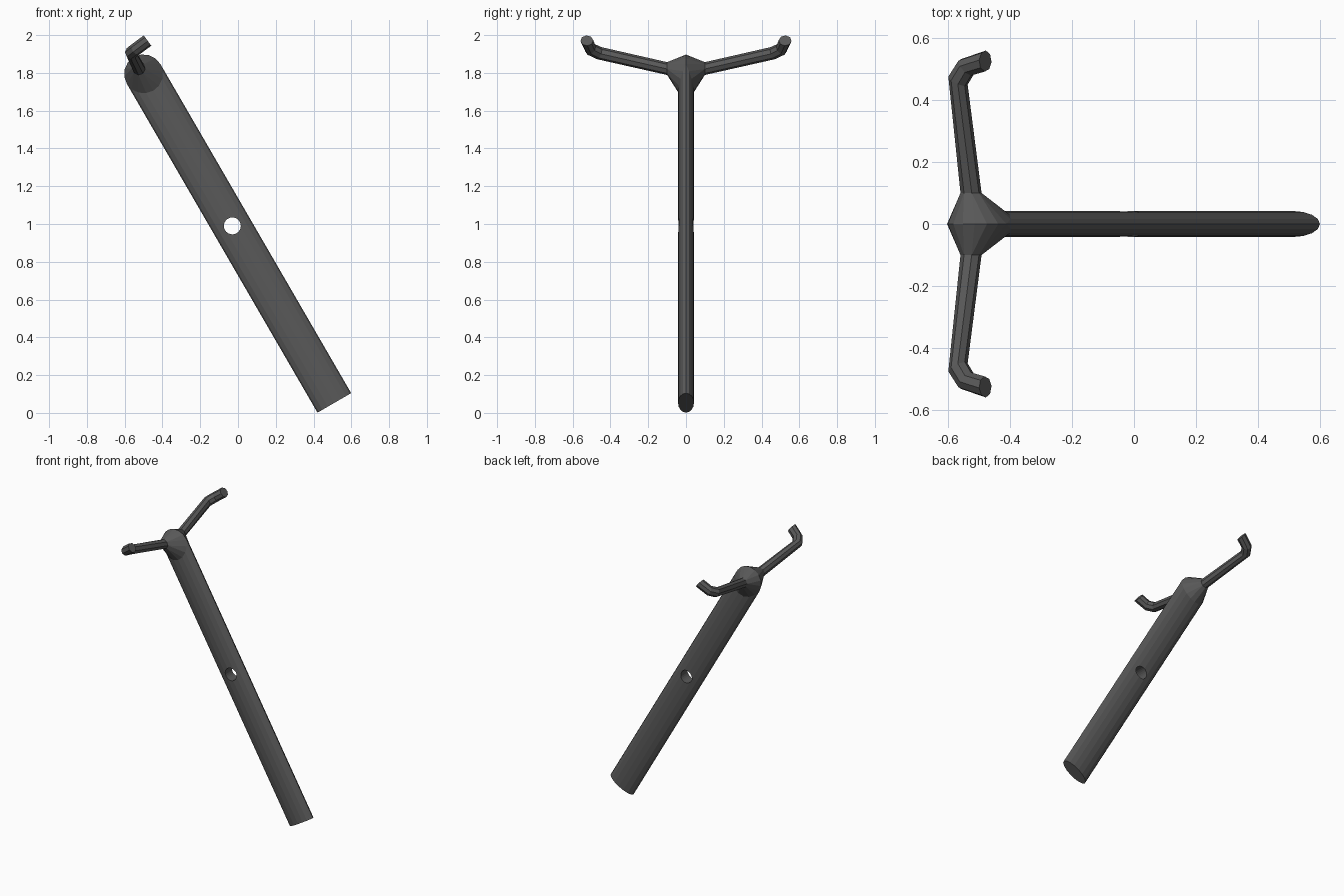
import bpy, bmesh
from math import sin, cos, pi, radians
from mathutils import Vector

if "Cube" in bpy.data.objects:
    bpy.data.objects.remove(bpy.data.objects["Cube"])

N = 16
R, T = 0.103, 0.042                      # half width and half thickness of the tube
bottom = Vector((0.51, 0, 0.053))
top = Vector((-0.5, 0, 1.795))
axis = (top - bottom).normalized()
length = (top - bottom).length
Y = Vector((0, 1, 0))
side = Vector((axis.z, 0, -axis.x))      # across the flat tube

bm = bmesh.new()


def ring(points):
    return [bm.verts.new(p) for p in points]


def bridge(a, b, closed=True):
    n = len(a)
    for i in range(n if closed else n - 1):
        j = (i + 1) % n
        bm.faces.new((a[i], a[j], b[j], b[i]))


def arm_ring(centre, normal, r=0.034):
    # eight-sided ring, each corner doubled to match the 16-sided hub
    q = Y.rotation_difference(Vector(normal).normalized())
    pts = []
    for i in range(N):
        t = (i // 2) * pi / 4 + pi / 8 - pi / 16
        pts.append(Vector(centre) + q @ (side * r * cos(t) + axis * r * sin(t)))
    return ring(pts)


# hub rim: flat on the tube below, closed on the centre plane above
rim = []
for i in range(N):
    t = 2 * pi * i / N
    rim.append(top + side * R * cos(t) + axis * R * sin(t) + Y * T * max(0, -sin(t)))
hub = ring(rim)

# arm with bent tip
rings = [hub,
         arm_ring((-0.525, 0.10, 1.823), (0, 1, 0)),
         arm_ring((-0.567, 0.462, 1.905), (0.4, 0.85, 0.33)),
         arm_ring((-0.54, 0.505, 1.926), (0.65, 0.6, 0.45)),
         arm_ring((-0.479, 0.525, 1.971), (0.81, 0, 0.59))]
for a, b in zip(rings, rings[1:]):
    bridge(a, b)
bm.faces.new(rings[-1])

# half of the flattened tube, with its end cap
half = [hub[i % N] for i in range(N // 2, N + 1)]
low = []
for v in half:
    p = v.co - top
    low.append(bottom + side * p.dot(side) + Y * p.y)
base = ring(low)
bridge(half, base, closed=False)
bm.faces.new(base)

bmesh.ops.remove_doubles(bm, verts=bm.verts, dist=0.0005)

# other half
geom = bm.verts[:] + bm.edges[:] + bm.faces[:]
dup = bmesh.ops.duplicate(bm, geom=geom)["geom"]
for v in dup:
    if isinstance(v, bmesh.types.BMVert):
        v.co.y *= -1
bmesh.ops.remove_doubles(bm, verts=bm.verts, dist=0.0005)
bmesh.ops.recalc_face_normals(bm, faces=bm.faces)

mesh = bpy.data.meshes.new("forked_tube")
bm.to_mesh(mesh)
bm.free()
tube = bpy.data.objects.new("forked_tube", mesh)
bpy.context.collection.objects.link(tube)

# dark grey finish
mat = bpy.data.materials.new("dark_grey")
mat.diffuse_color = (0.1, 0.1, 0.1, 1)
mat.use_nodes = True
mat.node_tree.nodes["Principled BSDF"].inputs["Base Color"].default_value = mat.diffuse_color
mesh.materials.append(mat)

# round hole through the middle
bpy.ops.mesh.primitive_cylinder_add(vertices=24, radius=0.045, depth=0.5,
                                    location=(-0.03, 0, 0.99), rotation=(radians(90), 0, 0))
cutter = bpy.context.object
cutter.name = "hole_cutter"
cutter.hide_render = True
cutter.display_type = 'WIRE'
cut = tube.modifiers.new("hole", 'BOOLEAN')
cut.operation = 'DIFFERENCE'
cut.solver = 'EXACT'
cut.object = cutter
